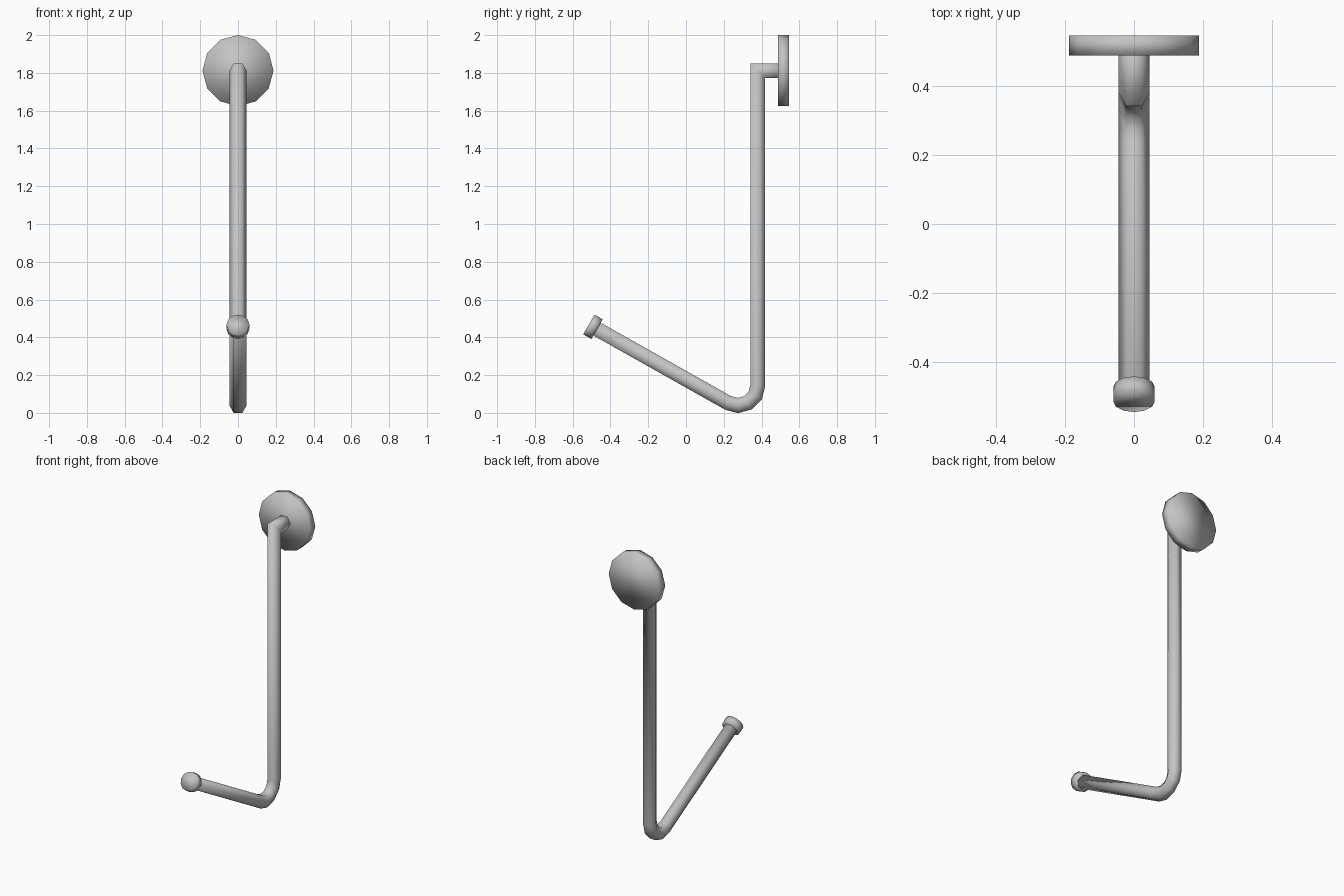
import bpy, bmesh, math
from mathutils import Vector, Matrix

if "Cube" in bpy.data.objects:
    bpy.data.objects.remove(bpy.data.objects["Cube"])

metal = bpy.data.materials.new("brushed_grey")
metal.diffuse_color = (0.55, 0.55, 0.55, 1)
metal.use_nodes = True
metal.node_tree.nodes["Principled BSDF"].inputs["Base Color"].default_value = metal.diffuse_color


def finish(bm, name):
    bmesh.ops.recalc_face_normals(bm, faces=bm.faces)
    mesh = bpy.data.meshes.new(name)
    bm.to_mesh(mesh)
    bm.free()
    mesh.materials.append(metal)
    mesh.shade_smooth()
    obj = bpy.data.objects.new(name, mesh)
    bpy.context.collection.objects.link(obj)
    return obj


def disc(name, start, end, radius, sides=12):
    """Short closed cylinder between two points."""
    a, b = Vector(start), Vector(end)
    axis = b - a
    turn = axis.to_track_quat('Z', 'Y').to_matrix().to_4x4()
    bm = bmesh.new()
    bmesh.ops.create_cone(bm, cap_ends=True, segments=sides, radius1=radius,
                          radius2=radius, depth=axis.length,
                          matrix=Matrix.Translation((a + b) / 2) @ turn)
    return finish(bm, name)


def tube(name, path, radius, sides=6):
    """Sweep a polygon along a path in the YZ plane with mitred joints."""
    pts = [Vector((0, y, z)) for y, z in path]
    side = Vector((1, 0, 0))
    bm = bmesh.new()
    rings = []
    for i, p in enumerate(pts):
        d_in = (p - pts[i - 1]).normalized() if i else (pts[1] - p).normalized()
        d_out = (pts[i + 1] - p).normalized() if i < len(pts) - 1 else d_in
        tangent = (d_in + d_out).normalized()
        across = side.cross(tangent) / tangent.dot(d_in)
        angles = [2 * math.pi * k / sides for k in range(sides)]
        rings.append([bm.verts.new(p + radius * (math.cos(t) * side + math.sin(t) * across))
                      for t in angles])
    for r0, r1 in zip(rings, rings[1:]):
        for k in range(sides):
            j = (k + 1) % sides
            bm.faces.new((r0[k], r0[j], r1[j], r1[k]))
    bm.faces.new(rings[0])
    bm.faces.new(rings[-1])
    return finish(bm, name)


# Hook rod: wall stub, mitred corner, long drop, rounded bend, rising arm
bend_y, bend_z, bend_r = 0.275, 0.144, 0.105
bend = [(bend_y + bend_r * math.cos(math.radians(a)),
         bend_z + bend_r * math.sin(math.radians(a))) for a in range(0, -121, -30)]
tube("hook_rod", [(0.544, 1.812), (0.38, 1.812)] + bend + [(-0.495, 0.457)], 0.045)

# Round wall plate
disc("wall_plate", (0, 0.487, 1.812), (0, 0.545, 1.812), 0.188)

# End cap on the arm
disc("end_cap", (0, -0.471, 0.443), (0, -0.514, 0.468), 0.06)
